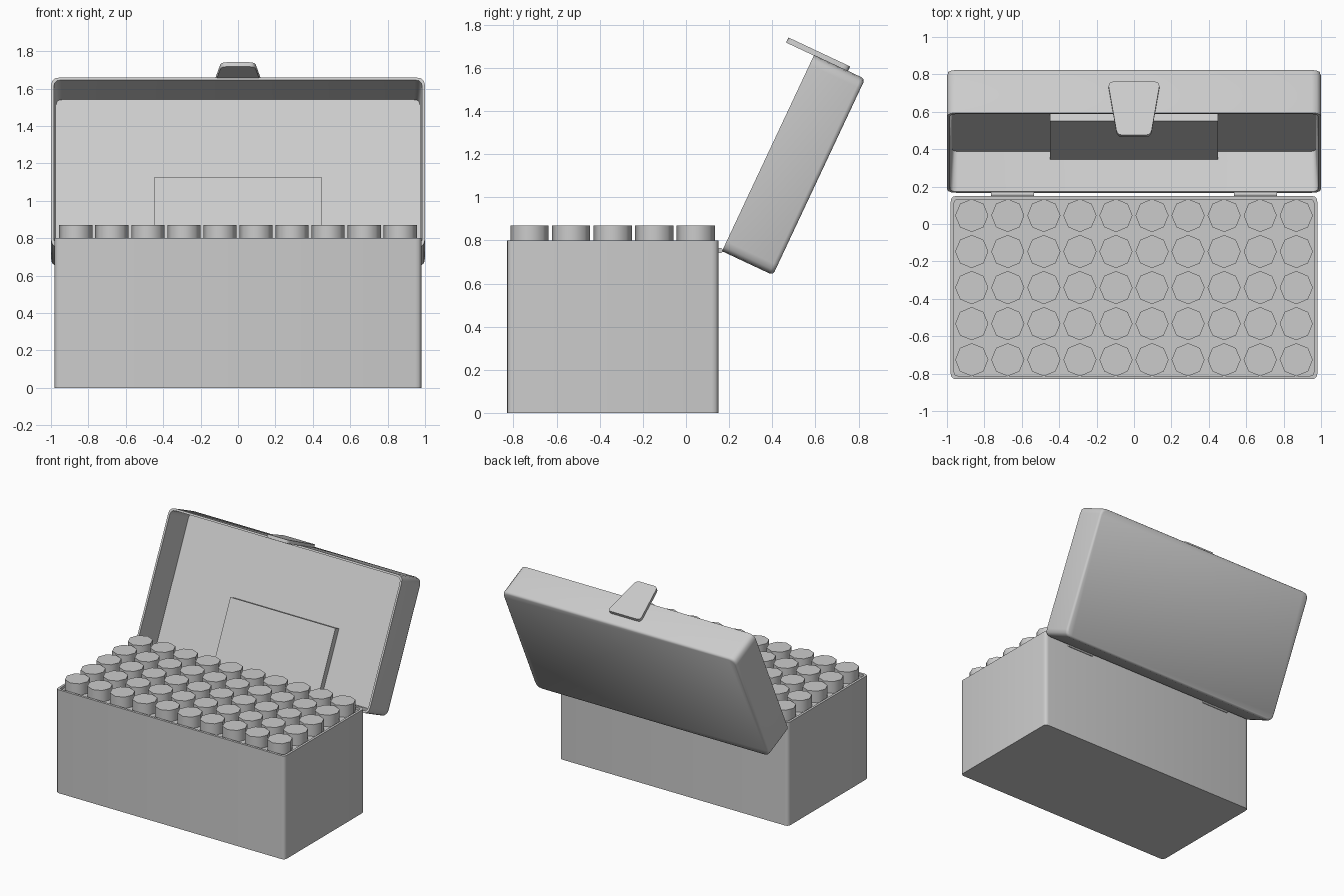
import bpy
import bmesh
import math
from mathutils import Vector, Matrix

default = bpy.data.objects.get("Cube")
if default:
    bpy.data.objects.remove(default, do_unlink=True)

grey = bpy.data.materials.new("light grey plastic")
grey.use_nodes = True
colour = (0.6, 0.6, 0.6, 1)
grey.diffuse_color = colour
grey.node_tree.nodes["Principled BSDF"].inputs["Base Color"].default_value = colour


def rounded(corners, radius, steps=3):
    """Round every corner of a polygon with a short curve."""
    pts = []
    corners = [Vector(c) for c in corners]
    for i, p in enumerate(corners):
        a = p + (corners[i - 1] - p).normalized() * radius
        b = p + (corners[(i + 1) % len(corners)] - p).normalized() * radius
        for s in range(steps + 1):
            t = s / steps
            pts.append(a * (1 - t) ** 2 + p * 2 * t * (1 - t) + b * t ** 2)
    return pts


def rectangle(half_x, half_y, radius, centre_y=0):
    return rounded([(-half_x, centre_y - half_y), (half_x, centre_y - half_y),
                    (half_x, centre_y + half_y), (-half_x, centre_y + half_y)], radius)


def finish(obj):
    obj.data.materials.append(grey)
    bpy.ops.object.select_all(action='DESELECT')
    obj.select_set(True)
    bpy.context.view_layer.objects.active = obj
    bpy.ops.object.shade_smooth_by_angle(angle=math.radians(46))


def loft(name, sections, matrix=Matrix()):
    """Join (outline, height) sections into a closed skin."""
    bm = bmesh.new()
    rings = [[bm.verts.new((p.x, p.y, z)) for p in outline] for outline, z in sections]
    for low, high in zip(rings, rings[1:]):
        n = len(low)
        for i in range(n):
            j = (i + 1) % n
            bm.faces.new((low[i], low[j], high[j], high[i]))
    bm.faces.new(rings[0][::-1])
    bm.faces.new(rings[-1])
    mesh = bpy.data.meshes.new(name)
    bm.to_mesh(mesh)
    bm.free()
    obj = bpy.data.objects.new(name, mesh)
    bpy.context.collection.objects.link(obj)
    obj.matrix_world = matrix
    finish(obj)
    return obj


# Box with a thin raised rim around the tray surface
box_y = -0.34
outer = rectangle(0.98, 0.49, 0.03, box_y)
inner = rectangle(0.962, 0.472, 0.022, box_y)
loft("box", [(outer, 0), (outer, 0.8), (inner, 0.8), (inner, 0.78)])

# Rows of tubes standing in the box
pitch = 0.1928
tube_mesh = None
for row in range(5):
    for col in range(10):
        place = ((col - 4.5) * pitch, box_y + (row - 2) * pitch, 0.82)
        if tube_mesh is None:
            bpy.ops.mesh.primitive_cylinder_add(vertices=8, radius=0.0885, depth=0.1, location=place)
            tube = bpy.context.object
            finish(tube)
            tube_mesh = tube.data
        else:
            tube = bpy.data.objects.new("tube", tube_mesh)
            tube.location = place
            bpy.context.collection.objects.link(tube)
        tube.name = f"tube_{row + 1}_{col + 1}"

# Open lid, leaning back on the hinge line
lean = math.radians(25.15)
hinge = Matrix.Translation((0, 0.167, 0.75))
lid_frame = hinge @ Matrix.Rotation(math.pi / 2 - lean, 4, 'X')
mid = 0.5025
lid_outer = rectangle(1.0, mid, 0.05, mid)
loft("lid", [
    (rectangle(0.985, mid - 0.015, 0.045, mid), -0.261),
    (rectangle(0.996, mid - 0.004, 0.048, mid), -0.255),
    (lid_outer, -0.242),
    (lid_outer, 0),
    (rectangle(0.985, mid - 0.015, 0.04, mid), 0),
    (rectangle(0.972, mid - 0.022, 0.03, mid), -0.234),
], lid_frame)

# Raised label panel inside the lid
panel = [Vector(p) for p in ((-0.45, 0.012), (0.45, 0.012), (0.45, 0.502), (-0.45, 0.502))]
loft("lid_panel", [(panel, -0.24), (panel, -0.187)], lid_frame)

# Tapered latch tab on the free edge of the lid
latch = [(-0.09, -0.142), (0.09, -0.142), (0.14, 0.174), (-0.14, 0.174)]
latch_outline = rounded(latch, 0.03)
loft("latch", [(latch_outline, 1.002), (latch_outline, 1.028)],
     hinge @ Matrix.Rotation(-lean, 4, 'X'))

# Hinge barrels
for side, name in ((1, "left_hinge"), (-1, "right_hinge")):
    bpy.ops.mesh.primitive_cylinder_add(vertices=12, radius=0.012, depth=0.23,
                                        location=(side * 0.65, 0.159, 0.753),
                                        rotation=(0, math.pi / 2, 0))
    barrel = bpy.context.object
    barrel.name = name
    finish(barrel)
